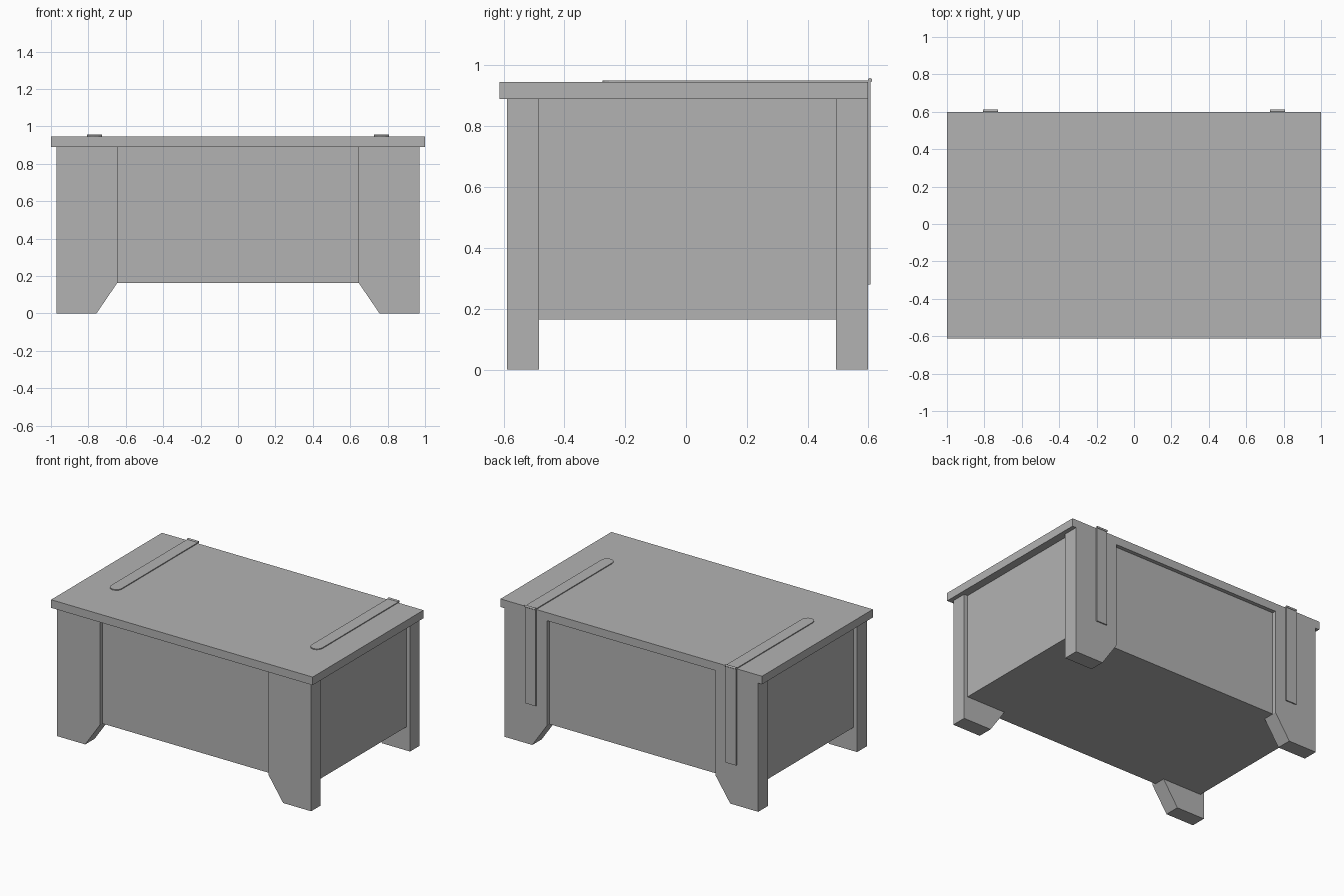
import bpy, bmesh, math
from mathutils import Matrix

if "Cube" in bpy.data.objects:
    bpy.data.objects.remove(bpy.data.objects["Cube"], do_unlink=True)

# Single plain grey
grey = bpy.data.materials.new("plain_grey")
grey.use_nodes = True
colour = (0.45, 0.45, 0.45, 1)
grey.diffuse_color = colour
grey.node_tree.nodes["Principled BSDF"].inputs["Base Color"].default_value = colour


def finish(name, bm):
    bmesh.ops.recalc_face_normals(bm, faces=bm.faces)
    mesh = bpy.data.meshes.new(name)
    bm.to_mesh(mesh)
    bm.free()
    mesh.materials.append(grey)
    obj = bpy.data.objects.new(name, mesh)
    bpy.context.collection.objects.link(obj)
    return obj


def prism(name, outline, offset):
    """Extrude a flat outline of 3D points along an offset."""
    bm = bmesh.new()
    face = bm.faces.new([bm.verts.new(p) for p in outline])
    out = bmesh.ops.extrude_face_region(bm, geom=[face])
    moved = [g for g in out["geom"] if isinstance(g, bmesh.types.BMVert)]
    bmesh.ops.translate(bm, verts=moved, vec=offset)
    return finish(name, bm)


def box(name, x0, x1, y0, y1, z0, z1):
    return prism(name, [(x0, y0, z0), (x1, y0, z0), (x1, y1, z0), (x0, y1, z0)],
                 (0, 0, z1 - z0))


LID_BOTTOM, LID_TOP = 0.889, 0.945
FRONT, BACK = -0.588, 0.598
LEG_DEPTH, INSET, BODY_BOTTOM = 0.105, 0.027, 0.164
OUTER, INNER, FOOT = 0.971, 0.645, 0.757

# Body and lid
box("chest_body", -OUTER + INSET, OUTER - INSET, FRONT + INSET, BACK - INSET,
    BODY_BOTTOM, LID_BOTTOM)
box("lid", -1, 1, -0.613, BACK, LID_BOTTOM, LID_TOP)

for side, s in (("left", 1), ("right", -1)):
    # Corner boards with slanted feet
    for end, y in (("front", FRONT), ("back", BACK - LEG_DEPTH)):
        profile = [(OUTER, 0), (OUTER, LID_BOTTOM), (INNER, LID_BOTTOM),
                   (INNER, BODY_BOTTOM), (FOOT, 0)]
        prism(f"{end}_{side}_leg", [(s * x, y, z) for x, z in profile],
              (0, LEG_DEPTH, 0))

    # Hinge strap on the lid with a rounded tip
    cx, half = s * 0.767, 0.041
    tip = [(cx + half * math.cos(a), -0.233 + half * math.sin(a), LID_TOP)
           for a in (math.pi + math.pi * i / 6 for i in range(7))]
    prism(f"{side}_lid_strap",
          tip + [(cx + half, BACK, LID_TOP), (cx - half, BACK, LID_TOP)],
          (0, 0, 0.006))

    # Hinge strap down the back
    box(f"{side}_back_strap", cx - half, cx + half, BACK, 0.606, 0.279, 0.951)

    # Hinge barrel
    bm = bmesh.new()
    bmesh.ops.create_cone(bm, cap_ends=True, segments=12, radius1=0.007,
                          radius2=0.007, depth=2 * half,
                          matrix=Matrix.Translation((cx, 0.605, 0.951))
                          @ Matrix.Rotation(math.pi / 2, 4, "Y"))
    finish(f"{side}_hinge_barrel", bm)
